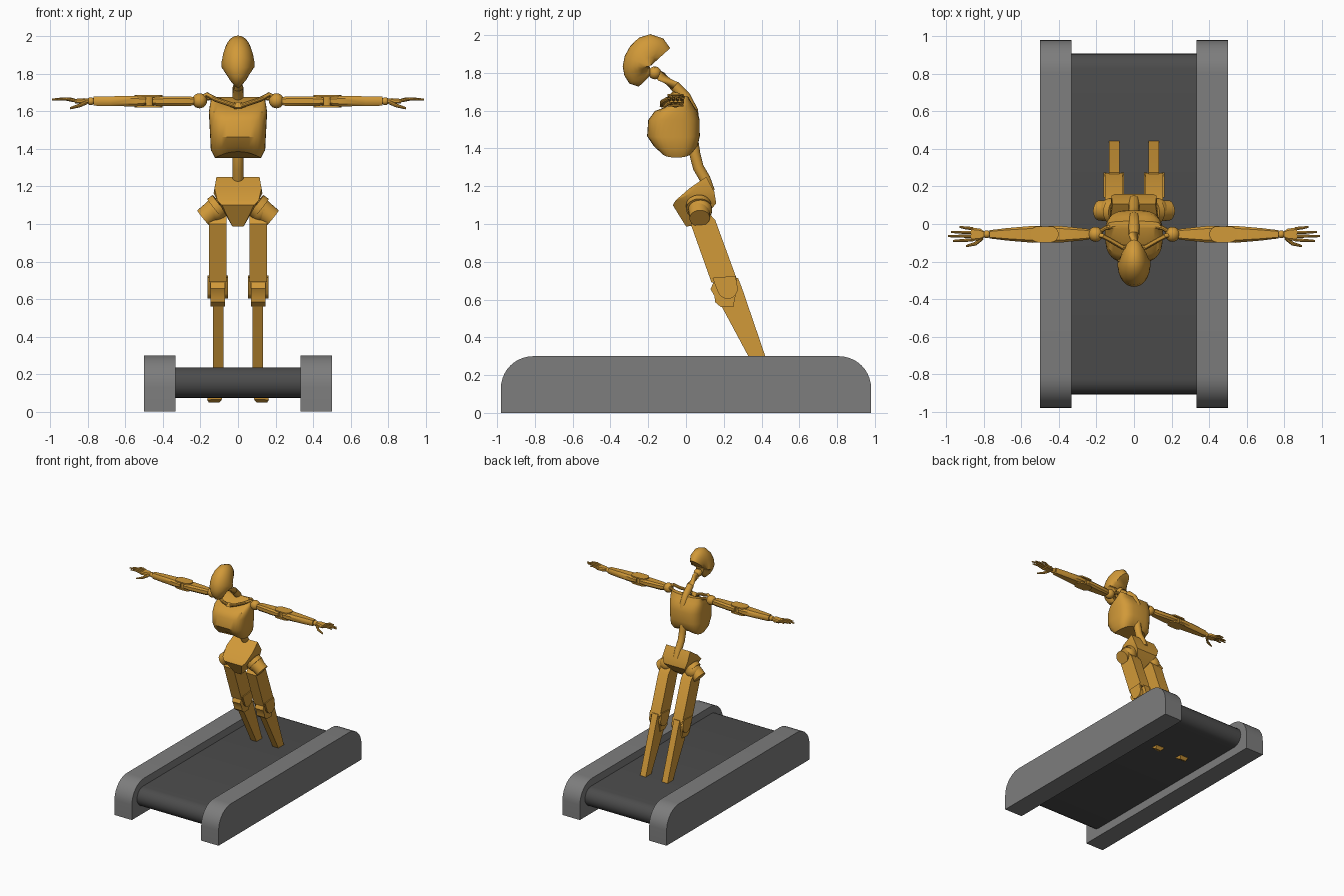
import bpy, bmesh, math
from mathutils import Vector

if "Cube" in bpy.data.objects:
    bpy.data.objects.remove(bpy.data.objects["Cube"])


def material(name, rgb):
    m = bpy.data.materials.new(name)
    m.diffuse_color = (*rgb, 1)
    m.use_nodes = True
    m.node_tree.nodes["Principled BSDF"].inputs["Base Color"].default_value = m.diffuse_color
    return m


ORANGE = material("warm orange", (0.64, 0.32, 0.04))
GREY = material("rail grey", (0.205, 0.205, 0.205))
DARK = material("belt dark grey", (0.072, 0.072, 0.072))


def finish(name, bm, mat=ORANGE, angle=35):
    bmesh.ops.remove_doubles(bm, verts=bm.verts, dist=1e-5)
    bmesh.ops.recalc_face_normals(bm, faces=bm.faces)
    me = bpy.data.meshes.new(name)
    bm.to_mesh(me)
    bm.free()
    me.materials.append(mat)
    ob = bpy.data.objects.new(name, me)
    bpy.context.collection.objects.link(ob)
    bpy.context.view_layer.objects.active = ob
    ob.select_set(True)
    bpy.ops.object.shade_smooth_by_angle(angle=math.radians(angle))
    ob.select_set(False)
    return ob


def loft(name, rings, mat=ORANGE, angle=35):
    bm = bmesh.new()
    vs = [[bm.verts.new(p) for p in r] for r in rings]
    n = len(vs[0])
    for a, b in zip(vs, vs[1:]):
        for i in range(n):
            j = (i + 1) % n
            bm.faces.new((a[i], a[j], b[j], b[i]))
    bm.faces.new(vs[0])
    bm.faces.new(vs[-1])
    return finish(name, bm, mat, angle)


def prism(name, profile, x0, x1, mat=ORANGE):
    """Side (y, z) outline extruded across x."""
    return loft(name, [[(x, y, z) for y, z in profile] for x in (x0, x1)], mat)


def hull(name, pts):
    bm = bmesh.new()
    for p in pts:
        bm.verts.new(p)
    bmesh.ops.convex_hull(bm, input=bm.verts)
    return finish(name, bm, angle=25)


def tube(name, path, radii, sides=16):
    """Round tube through points, with one radius per point."""
    pts = [Vector(p) for p in path]
    rings = []
    for i, p in enumerate(pts):
        d = (pts[min(i + 1, len(pts) - 1)] - pts[max(i - 1, 0)]).normalized()
        u = d.cross(Vector((0, 1, 0)) if abs(d.y) < 0.8 else Vector((1, 0, 0))).normalized()
        w = d.cross(u)
        rings.append([p + radii[i] * (math.cos(t) * u + math.sin(t) * w)
                      for t in (2 * math.pi * k / sides for k in range(sides))])
    return loft(name, rings)


def ball(name, c, r):
    bm = bmesh.new()
    bmesh.ops.create_uvsphere(bm, u_segments=20, v_segments=12, radius=r)
    bmesh.ops.translate(bm, verts=bm.verts, vec=c)
    return finish(name, bm)


def arc(cy, cz, r, a0, a1, n=10):
    return [(cy + r * math.cos(math.radians(a0 + (a1 - a0) * k / n)),
             cz + r * math.sin(math.radians(a0 + (a1 - a0) * k / n))) for k in range(n + 1)]


# Treadmill rails and belt
rail = [(0.98, 0)] + arc(0.81, 0.13, 0.17, 0, 90) + arc(-0.81, 0.13, 0.17, 90, 180) + [(-0.98, 0)]
for s in (-1, 1):
    prism("side_rail", rail, s * 0.333, s * 0.5, GREY)
belt = arc(0.828, 0.154, 0.082, -90, 90) + arc(-0.828, 0.154, 0.082, 90, 270)
prism("running_belt", belt, -0.335, 0.335, DARK)

# Head: a fan of curved ribs around the base of the skull
ribs = [(42, .143, .055), (65, .163, .072), (90, .170, .081), (112, .162, .086), (135, .150, .089),
        (158, .145, .089), (180, .145, .088), (200, .145, .077), (220, .143, .058),
        (241, .123, .038), (270, .05, .036)]
rings = []
for deg, r, w in ribs:
    a = math.radians(deg)
    ring = []
    for k in range(17):
        p = math.pi * (k / 16 - 0.5)
        q = r * math.cos(p) ** 0.75 if 0 < k < 16 else 0.004
        ring.append((w * math.sin(p), -0.19 + q * math.cos(a), 1.835 + q * math.sin(a)))
    rings.append(ring)
loft("head", rings, angle=45)

# Neck and lower spine
ball("neck_joint", (0, -0.165, 1.80), 0.034)
tube("neck", [(0, -.175, 1.815), (0, -.13, 1.78), (0, -.06, 1.73), (0, -.005, 1.675), (0, .035, 1.6),
              (0, .045, 1.52)], [.026, .027, .028, .029, .029, .028])
tube("lower_spine", [(0, .035, 1.45), (0, .047, 1.37), (0, .065, 1.30), (0, .10, 1.24), (0, .125, 1.17)],
     [.029] * 5)

# Rib cage: rounded box sections, arched along the bottom
cage = [(1.352, -.135, .035, .122, .035), (1.395, -.172, .062, .145, .02), (1.46, -.206, .073, .148, .005),
        (1.55, -.2, .072, .153, 0), (1.598, -.165, .06, .155, 0), (1.635, -.09, .04, .15, -.01),
        (1.678, -.025, .015, .14, -.012)]
rings = []
for z, yf, yb, w, arch in cage:
    ring = []
    for k in range(32):
        t = 2 * math.pi * k / 32
        c, s = math.cos(t), math.sin(t)
        x = math.copysign(abs(c) ** 0.55, c)
        y = math.copysign(abs(s) ** 0.75, s)
        ring.append((w * x, (yf + yb) / 2 + (yb - yf) / 2 * y, z + arch * (1 - x * x)))
    rings.append(ring)
loft("rib_cage", rings)
hull("breast_bone", [(x, y, z) for x in (-.02, .02) for y, z in ((-.14, 1.62), (-.12, 1.65), (-.10, 1.61))])

# Pelvis: faceted wedge, wide on top and narrow underneath
hull("pelvis", [(s * x, y, z) for s in (-1, 1) for x, y, z in
                ((.125, .02, 1.19), (.115, .107, 1.25), (.13, .03, 1.165), (.12, .15, 1.17),
                 (.11, -.055, 1.125), (.085, -.07, 1.10), (.10, .16, 1.11), (.05, .10, 1.035),
                 (.03, 0, .987), (.03, .04, .99))])


def bar(name, sections, cy=-0.055, cz=1.655):
    """Chamfered bar along x from (x, half depth, half height) sections."""
    rings = []
    for x, h, v in sections:
        rings.append([(x, cy + h * a, cz + v * b) for a, b in
                      ((1, .5), (.7, 1), (-.7, 1), (-1, .5), (-1, -.5), (-.7, -1), (.7, -1), (1, -.5))])
    return loft(name, rings)


for s in (-1, 1):
    # Collar bone and shoulder
    tube("collar_bone", [(s * .015, -.125, 1.63), (s * .06, -.125, 1.645), (s * .12, -.09, 1.665),
                         (s * .165, -.065, 1.69), (s * .2, -.055, 1.67)], [.013] * 5, 10)
    tube("shoulder_blade_link", [(s * .09, -.01, 1.66), (s * .15, -.02, 1.672), (s * .2, -.05, 1.665)],
         [.012] * 3, 10)
    ball("shoulder_ball", (s * .205, -.055, 1.657), .04)

    # Arm with a two-pivot elbow
    bar("upper_arm", [(s * .23, .024, .018), (s * .255, .03, .026), (s * .40, .045, .026), (s * .455, .044, .02)])
    bar("forearm", [(s * .49, .044, .02), (s * .54, .045, .028), (s * .68, .033, .026), (s * .77, .022, .024)])
    for z in (1.622, 1.678):
        outline = arc(.445, -.055, .043, 90, 270) + arc(.51, -.055, .043, -90, 90)
        loft("elbow_plate", [[(s * x, y, z + d) for x, y in outline] for d in (0, .011)])
    tube("elbow_pin", [(s * .475, -.055, 1.625), (s * .475, -.055, 1.685)], [.03, .03])
    ball("wrist_ball", (s * .785, -.055, 1.655), .021)

    # Hand
    bar("palm", [(s * .795, .014, .012), (s * .82, .03, .016), (s * .87, .037, .012)])
    for y0, y1, tip in ((-.025, -.016, .93), (-.045, -.043, .975), (-.065, -.065, .992), (-.085, -.09, .965)):
        m = (.865 + tip) / 2
        tube("finger", [(s * .86, y0, 1.656), (s * m, (y0 + y1) / 2, 1.668), (s * tip, y1, 1.664)],
             [.009, .008, .005], 8)
    tube("thumb", [(s * .81, -.075, 1.648), (s * .845, -.105, 1.632), (s * .895, -.118, 1.617)],
         [.011, .010, .006], 8)

    # Hip: stepped drum facing out and down
    c, d = Vector((s * .145, .07, 1.062)), Vector((s * .78, .05, -.63)).normalized()
    tube("hip_drum", [c - d * .065, c - d * .03, c - d * .03, c + d * .05], [.066, .068, .056, .054], 24)
    ball("hip_socket", (s * .12, .075, 1.075), .064)

    # Thigh, with fork cheeks around the knee
    prism("thigh", [(.025, 1.0), (.06, 1.05), (.12, 1.06), (.155, 1.02), (.272, .70), (.167, .69), (.135, .69)],
          s * .06, s * .155)
    cheek = [(.14, .715), (.167, .645)] + arc(.22, .658, .054, 195, 380) + [(.262, .725)]
    for a, b in ((.052, .068), (.147, .163)):
        prism("knee_cheek", cheek, s * a, s * b)
    tube("knee_pin", [(s * .06, .22, .658), (s * .155, .22, .658)], [.045, .045], 24)
    prism("knee_cap", [(.13, .655), (.145, .69), (.20, .70), (.27, .66), (.25, .56), (.185, .56), (.155, .585),
                       (.15, .62)], s * .07, s * .147)

    # Shin passing through the belt, and foot tip below it
    prism("shin", [(.18, .58), (.24, .71), (.275, .715), (.295, .665), (.442, .235), (.47, .15), (.41, .15),
                   (.365, .235)], s * .077, s * .132)
    hull("foot", [(s * x, y, z) for x, y, z in
                  ((.08, .40, .16), (.13, .40, .16), (.08, .46, .16), (.13, .46, .16), (.085, .41, .065),
                   (.165, .42, .062), (.10, .45, .047), (.155, .45, .047), (.16, .47, .07), (.085, .47, .07))])
